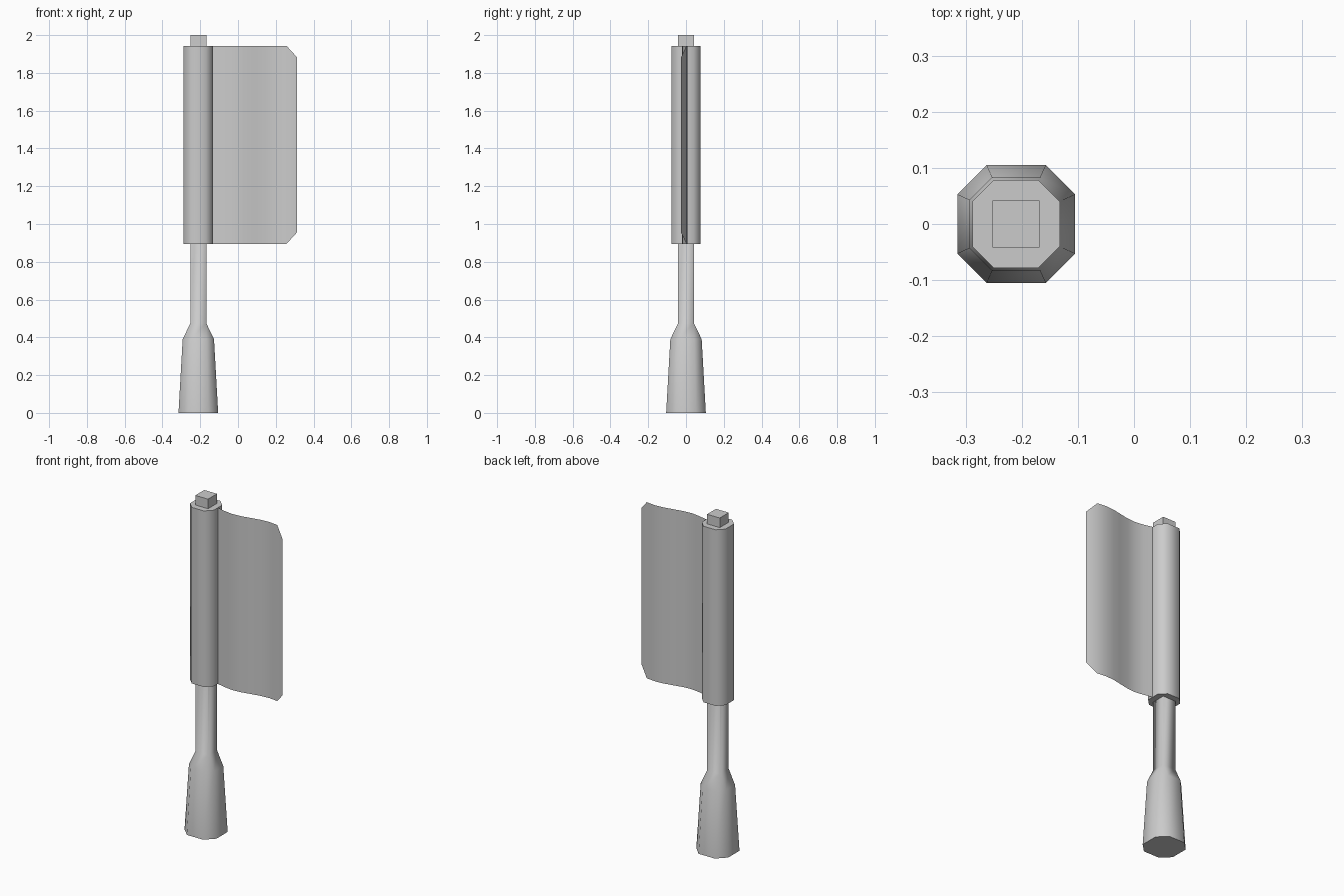
import bpy, bmesh, math

if "Cube" in bpy.data.objects:
    bpy.data.objects.remove(bpy.data.objects["Cube"])

POLE_X = -0.21


def finish(name, bm):
    mesh = bpy.data.meshes.new(name)
    bm.to_mesh(mesh)
    bm.free()
    obj = bpy.data.objects.new(name, mesh)
    bpy.context.collection.objects.link(obj)
    bpy.ops.object.select_all(action='DESELECT')
    obj.select_set(True)
    bpy.context.view_layer.objects.active = obj
    bpy.ops.object.shade_smooth_by_angle(angle=math.radians(65))
    return obj


def ring(bm, half, corner, z):
    """Square of given half width with cut corners (corner == half: plain square)."""
    h, c = half, corner
    pts = [(h, -c), (h, c), (c, h), (-c, h), (-h, c), (-h, -c), (-c, -h), (c, -h)]
    return [bm.verts.new((POLE_X + x, y, z)) for x, y in pts]


def loft(name, sections):
    """Skin a stack of (half, corner, z) rings and cap both ends."""
    bm = bmesh.new()
    rings = [ring(bm, *s) for s in sections]
    for a, b in zip(rings, rings[1:]):
        for i in range(8):
            j = (i + 1) % 8
            bm.faces.new((a[i], a[j], b[j], b[i]))
    bm.faces.new(rings[0][::-1])
    bm.faces.new(rings[-1])
    bmesh.ops.remove_doubles(bm, verts=bm.verts, dist=0.0005)
    bmesh.ops.recalc_face_normals(bm, faces=bm.faces)
    return finish(name, bm)


# Tapered handle that narrows into the square pole
loft("handle_and_pole", [(0.105, 0.053, 0), (0.083, 0.043, 0.39),
                         (0.042, 0.042, 0.475), (0.042, 0.042, 2.0)])

# Eight-sided sleeve around the pole
loft("flag_sleeve", [(0.078, 0.040, 0.895), (0.078, 0.040, 1.943)])

# Thin waving flag with clipped outer corners
wave = [(-0.14, 0.0), (-0.08, -0.014), (-0.025, -0.022), (0.03, -0.018),
        (0.09, -0.006), (0.145, 0.005), (0.2, 0.009), (0.257, 0.002), (0.312, -0.026)]
bm = bmesh.new()
columns = []
for x, y in wave:
    clip = 0.06 if x > 0.3 else 0
    columns.append([bm.verts.new((x, y, z)) for z in (0.895 + clip, 1.943 - clip)])
for a, b in zip(columns, columns[1:]):
    bm.faces.new((a[0], b[0], b[1], a[1]))
finish("flag", bm)
